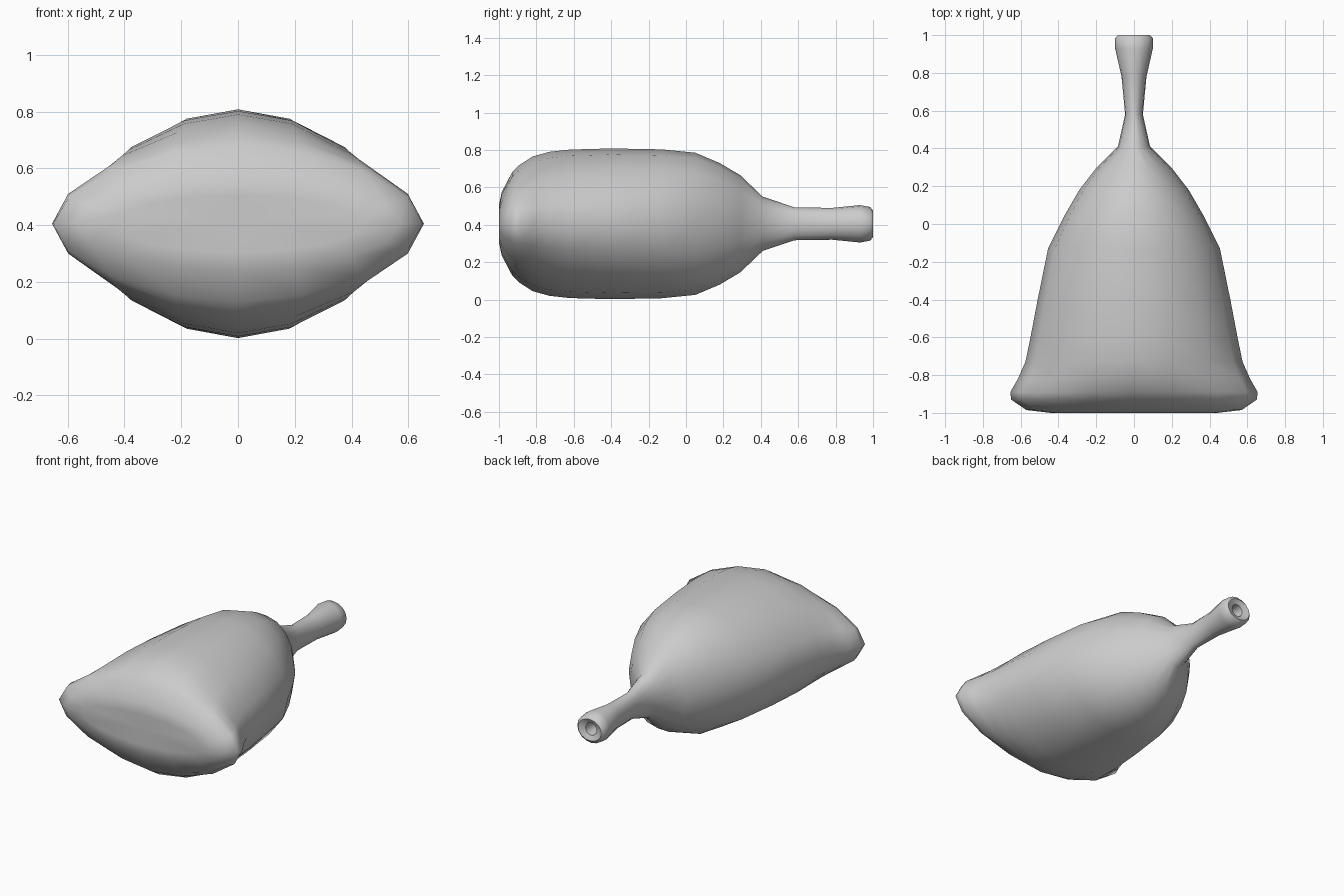
import bpy, bmesh, math

cube = bpy.data.objects.get("Cube")
if cube:
    bpy.data.objects.remove(cube, do_unlink=True)

grey = bpy.data.materials.new("plain grey")
colour = (0.6, 0.6, 0.6, 1)
grey.use_nodes = True
grey.diffuse_color = colour
grey.node_tree.nodes["Principled BSDF"].inputs["Base Color"].default_value = colour

SIDES = 16
MID_Z = 0.405


def loft(name, rings):
    """Skin closed rings of (y, half width, half height, roundness)."""
    bm = bmesh.new()
    loops = []
    for y, w, h, p in rings:
        loop = []
        for i in range(SIDES):
            a = 2 * math.pi * i / SIDES
            c, s = math.cos(a), math.sin(a)
            x = math.copysign(abs(c) ** (2 / p), c) * w
            z = math.copysign(abs(s) ** (2 / p), s) * h
            loop.append(bm.verts.new((x, y, MID_Z + z)))
        loops.append(loop)
    for a, b in zip(loops, loops[1:]):
        for i in range(SIDES):
            j = (i + 1) % SIDES
            bm.faces.new((a[i], a[j], b[j], b[i]))
    # Shallow dished centre at the wide end, closed floor inside the neck
    for loop, y in ((loops[0], -0.98), (loops[-1], rings[-1][0])):
        tip = bm.verts.new((0, y, MID_Z))
        for i in range(SIDES):
            bm.faces.new((loop[i], loop[(i + 1) % SIDES], tip))
    bmesh.ops.recalc_face_normals(bm, faces=bm.faces)
    mesh = bpy.data.meshes.new(name)
    bm.to_mesh(mesh)
    bm.free()
    mesh.materials.append(grey)
    obj = bpy.data.objects.new(name, mesh)
    bpy.context.collection.objects.link(obj)
    bpy.context.view_layer.objects.active = obj
    obj.select_set(True)
    bpy.ops.object.shade_smooth_by_angle(angle=math.radians(60))
    obj.select_set(False)
    return obj


# Wide pillow-like end, rounded belly, then a narrow neck with a flared lip
body = [
    (-1.00, 0.44, 0.10, 2.0), (-0.985, 0.57, 0.17, 1.9),
    (-0.93, 0.65, 0.275, 1.8), (-0.89, 0.655, 0.315, 1.75),
    (-0.82, 0.615, 0.36, 1.7), (-0.73, 0.575, 0.385, 1.75),
    (-0.62, 0.552, 0.397, 1.8), (-0.40, 0.51, 0.403, 1.85),
    (-0.13, 0.455, 0.398, 1.9), (0.05, 0.365, 0.38, 2.0),
    (0.18, 0.29, 0.325, 2.0), (0.29, 0.205, 0.26, 2.0),
    (0.41, 0.085, 0.145, 2.0),
]
neck = [
    (0.58, 0.047, 0.088, 2.0), (0.78, 0.066, 0.085, 2.0),
    (0.93, 0.10, 0.10, 2.0), (0.985, 0.10, 0.09, 2.0),
    (1.00, 0.085, 0.07, 2.0),
]
# Small hole running down inside the neck
hole = [(0.985, 0.04, 0.04, 2.0), (0.90, 0.035, 0.035, 2.0)]
loft("sack_body", body + neck + hole)
